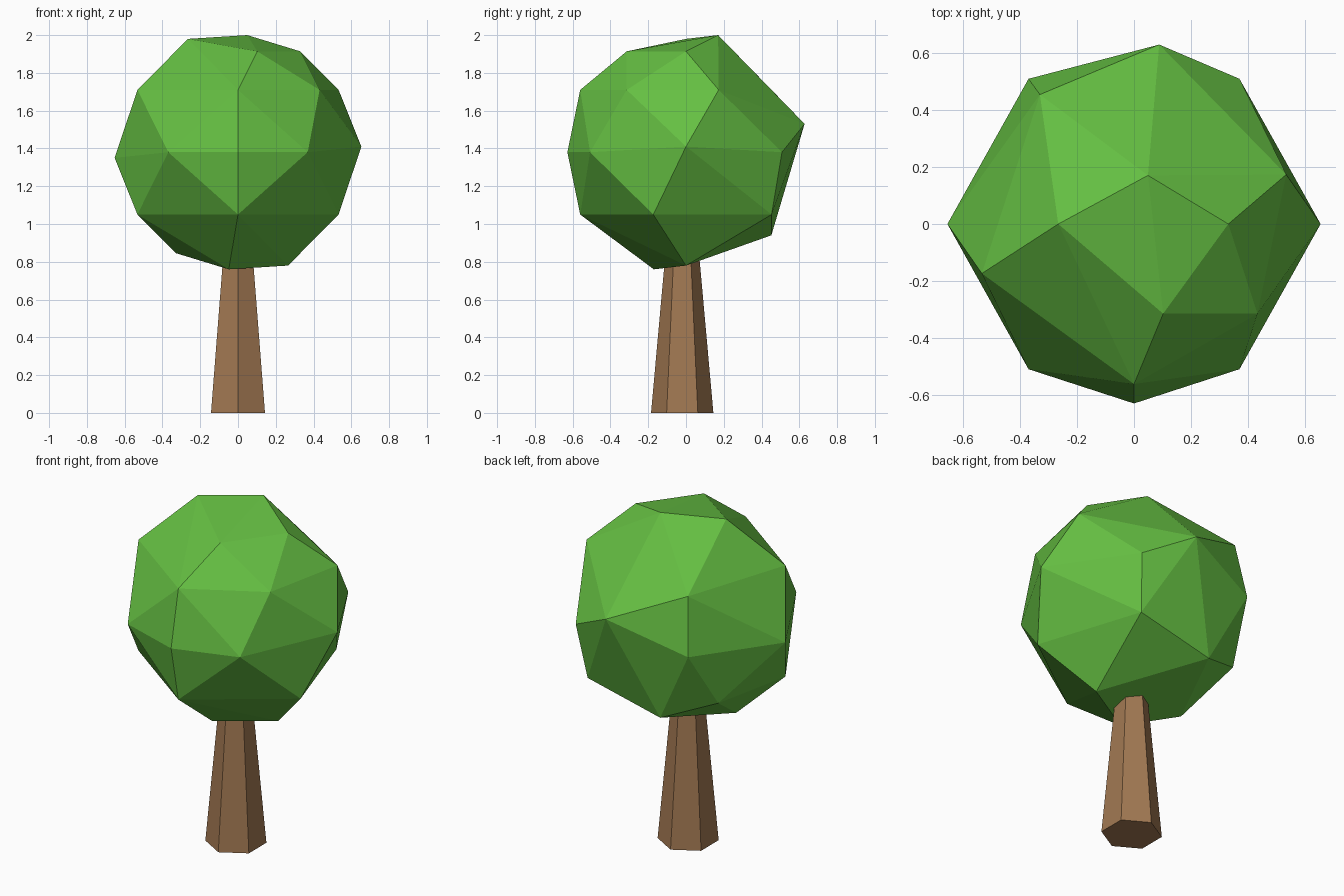
import bpy, bmesh
from math import radians, cos, sin

if "Cube" in bpy.data.objects:
    bpy.data.objects.remove(bpy.data.objects["Cube"])


def paint(obj, name, rgb):
    mat = bpy.data.materials.new(name)
    mat.diffuse_color = (*rgb, 1)
    mat.use_nodes = True
    mat.node_tree.nodes["Principled BSDF"].inputs["Base Color"].default_value = mat.diffuse_color
    obj.data.materials.append(mat)


# Tapered six-sided trunk, its top hidden inside the crown
bpy.ops.mesh.primitive_cone_add(vertices=6, radius1=0.165, radius2=0.075,
                                depth=1.0, location=(0, -0.02, 0.5))
trunk = bpy.context.object
trunk.name = "trunk"
paint(trunk, "bark", (0.36, 0.19, 0.085))

# Faceted crown: irregular rings of corners (height, radius, angles), then hulled
rings = [
    (2.00, 0.177, [74]),
    (1.98, 0.265, [180]),
    (1.914, 0.33, [0, -72]),
    (1.71, 0.56, [-90, 18, 126, 198]),
    (1.71, 0.534, [-36]),
    (1.53, 0.634, [82]),
    (1.41, 0.653, [0]),
    (1.38, 0.628, [-126, -90, -54, 54, 126]),
    (1.35, 0.653, [180]),
    (1.05, 0.56, [-162, -90, -18, 54]),
    (1.05, 0.534, [144]),
    (0.94, 0.475, [108]),
    (0.846, 0.33, [180]),
    (0.78, 0.265, [0]),
    (0.76, 0.177, [-106]),
]
bm = bmesh.new()
for z, r, angles in rings:
    for a in angles:
        bm.verts.new((r * cos(radians(a)), r * sin(radians(a)), z))
bmesh.ops.convex_hull(bm, input=bm.verts[:])
bmesh.ops.recalc_face_normals(bm, faces=bm.faces[:])
mesh = bpy.data.meshes.new("crown")
bm.to_mesh(mesh)
bm.free()
crown = bpy.data.objects.new("crown", mesh)
bpy.context.collection.objects.link(crown)
paint(crown, "leaves", (0.13, 0.52, 0.055))
